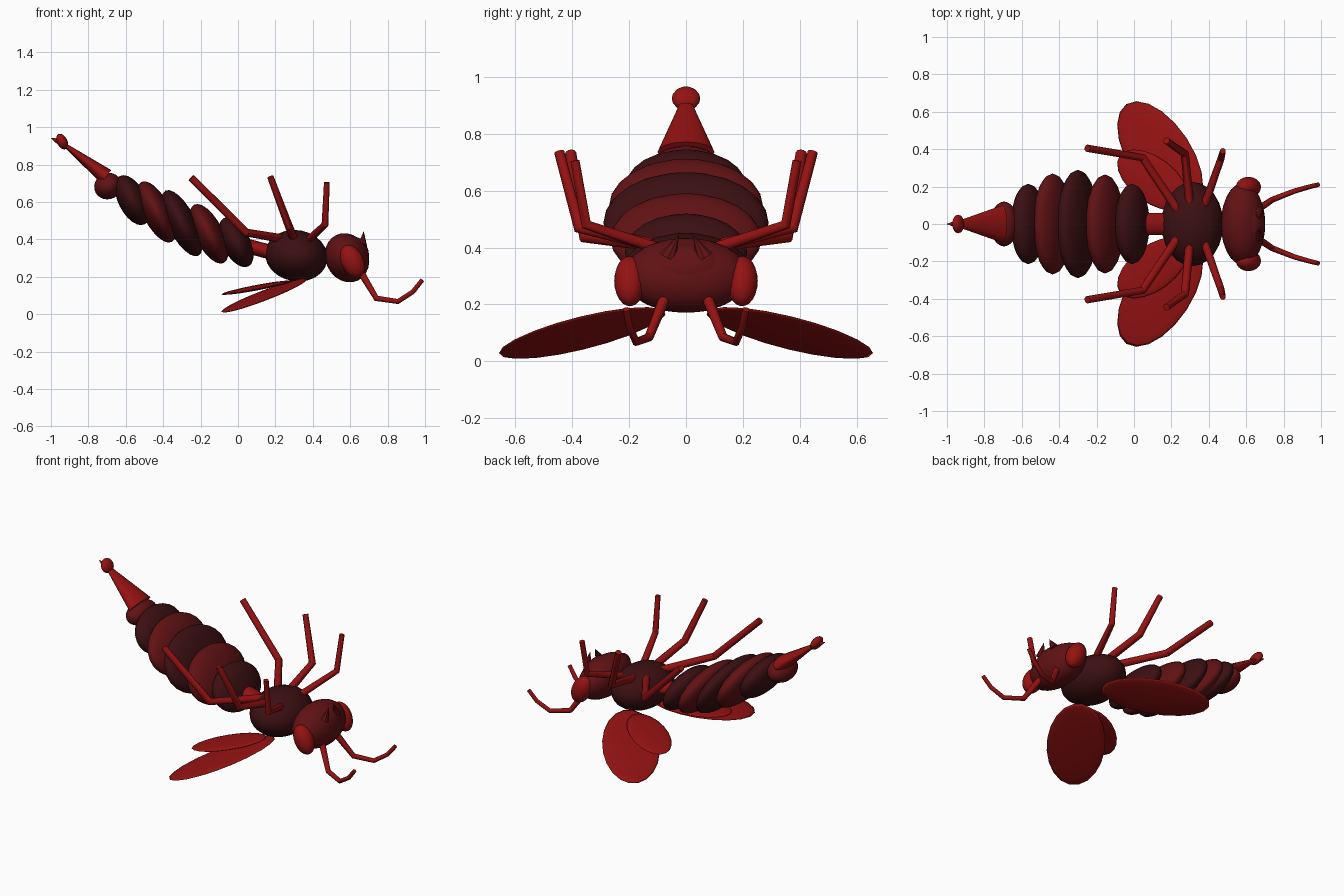
import bpy
from math import radians
from mathutils import Matrix, Vector

cube = bpy.data.objects.get("Cube")
if cube:
    bpy.data.objects.remove(cube)


def material(name, colour):
    m = bpy.data.materials.new(name)
    m.use_nodes = True
    m.diffuse_color = (*colour, 1)
    bsdf = m.node_tree.nodes["Principled BSDF"]
    bsdf.inputs["Base Color"].default_value = (*colour, 1)
    bsdf.inputs["Roughness"].default_value = 0.7
    return m


bright = material("bright red", (0.30, 0.006, 0.006))
deep = material("deep red", (0.12, 0.006, 0.007))
dark = material("dark maroon", (0.045, 0.005, 0.006))


def finish(name, mat):
    ob = bpy.context.object
    ob.name = ob.data.name = name
    ob.data.materials.append(mat)
    bpy.ops.object.shade_smooth_by_angle(angle=radians(40))
    return ob


def ellipsoid(name, mat, loc, radii, tilt=0, segments=24):
    """Ellipsoid tilted about the y axis, in degrees."""
    bpy.ops.mesh.primitive_uv_sphere_add(segments=segments, ring_count=segments // 2)
    ob = finish(name, mat)
    ob.data.transform(Matrix.LocRotScale(
        Vector(loc), Matrix.Rotation(radians(tilt), 3, 'Y').to_quaternion(), Vector(radii)))
    return ob


def cone(name, mat, start, end, r1, r2, flatten=1, sides=16):
    """Tapered rod between two points, flattened across its depth."""
    a, b = Vector(start), Vector(end)
    bpy.ops.mesh.primitive_cone_add(vertices=sides, radius1=r1, radius2=r2, depth=(b - a).length)
    ob = finish(name, mat)
    w = (b - a).normalized()
    v = Vector((0, 1, 0))
    v = (v - w * v.dot(w)).normalized()
    u = v.cross(w) * flatten
    ob.data.transform(Matrix.Translation((a + b) / 2) @ Matrix((u, v, w)).transposed().to_4x4())
    return ob


def tube(name, mat, points, radii):
    """Jointed round limb through the points."""
    cu = bpy.data.curves.new(name, 'CURVE')
    cu.dimensions = '3D'
    cu.bevel_depth = 1
    cu.bevel_resolution = 3
    cu.use_fill_caps = True
    sp = cu.splines.new('POLY')
    sp.points.add(len(points) - 1)
    for p, co, r in zip(sp.points, points, radii):
        p.co = (*co, 1)
        p.radius = r
    ob = bpy.data.objects.new(name, cu)
    bpy.context.collection.objects.link(ob)
    bpy.ops.object.select_all(action='DESELECT')
    ob.select_set(True)
    bpy.context.view_layer.objects.active = ob
    bpy.ops.object.convert(target='MESH')
    return finish(name, mat)


def wing(name, mat, centre, direction, length, width, slope, side):
    """Flat oval lying on a sloping plane, z = slope.x * x + slope.y * |y|."""
    d = Vector(direction).normalized()
    s = Vector(slope)
    u = Vector((d.x, d.y, s.dot(d))) * length
    e = Vector((d.y, -d.x))
    v = Vector((e.x, e.y, s.dot(e))) * width
    n = Vector((0, 0, 0.014))
    m = Matrix.Translation(centre) @ Matrix((u, v, n)).transposed().to_4x4()
    m = Matrix.Diagonal((1, side, 1, 1)) @ m
    bpy.ops.mesh.primitive_uv_sphere_add(segments=20, ring_count=10)
    ob = finish(name, mat)
    ob.data.transform(m)
    if m.determinant() < 0:
        ob.data.flip_normals()


# Abdomen: leaning, overlapping discs: x, z, width, height
segments = [(-0.01, 0.385, 0.215, 0.145), (-0.155, 0.43, 0.265, 0.175),
            (-0.30, 0.487, 0.29, 0.195), (-0.435, 0.547, 0.27, 0.18),
            (-0.565, 0.61, 0.215, 0.145), (-0.695, 0.685, 0.12, 0.07)]
for i, (x, z, w, h) in enumerate(segments):
    ellipsoid(f"abdomen_segment_{i + 1}", deep if i % 2 else dark,
              (x, 0, z), (0.075, w, h), -27)

# Tail and sting
cone("tail_cone", bright, (-0.705, 0, 0.735), (-0.925, 0, 0.905), 0.1, 0.022, 0.45)
ellipsoid("tail_bulb", bright, (-0.94, 0, 0.923), (0.028, 0.05, 0.045), -27, 16)
cone("sting", bright, (-0.95, 0, 0.92), (-1.0, 0, 0.942), 0.02, 0.001)

# Waist, thorax and head
cone("waist", bright, (0.03, 0, 0.37), (0.2, 0, 0.325), 0.06, 0.06, 0.65)
ellipsoid("thorax", dark, (0.312, 0, 0.313), (0.168, 0.225, 0.137), 10)
ellipsoid("head", deep, (0.583, 0, 0.302), (0.115, 0.22, 0.135), -25)
ellipsoid("face_plate", deep, (0.64, 0, 0.338), (0.055, 0.13, 0.08), -25)

for side, label in ((1, "left"), (-1, "right")):
    def flip(points):
        return [(x, y * side, z) for x, y, z in points]

    # Eyes and jaws
    ellipsoid(f"{label}_eye", bright, (0.612, 0.197 * side, 0.282), (0.06, 0.055, 0.093), -25)
    cone(f"{label}_jaw", deep, *flip([(0.665, 0.065, 0.365), (0.672, 0.025, 0.443)]),
         0.032, 0.001, 0.8, 8)

    # Antennae
    tube(f"{label}_antenna", bright,
         flip([(0.65, 0.07, 0.235), (0.74, 0.13, 0.085), (0.855, 0.175, 0.068),
               (0.935, 0.198, 0.12), (0.985, 0.21, 0.183)]),
         (0.02, 0.016, 0.014, 0.013, 0.012))

    # Legs: hip, knee, foot
    tube(f"{label}_front_leg", bright,
         flip([(0.37, 0.08, 0.39), (0.465, 0.35, 0.48), (0.475, 0.39, 0.705)]),
         (0.022, 0.019, 0.016))
    tube(f"{label}_middle_leg", bright,
         flip([(0.3, 0.08, 0.4), (0.272, 0.375, 0.47), (0.173, 0.445, 0.735)]),
         (0.024, 0.022, 0.018))
    tube(f"{label}_rear_leg", bright,
         flip([(0.23, 0.08, 0.405), (0.045, 0.355, 0.437), (-0.25, 0.405, 0.73)]),
         (0.024, 0.022, 0.02))

    # Wings
    wing(f"{label}_fore_wing", bright, (0.14, 0.365, 0.1), (-0.55, 0.84),
         0.33, 0.17, (0.3, -0.11), side)
    wing(f"{label}_hind_wing", bright, (0.1, 0.235, 0.142), (-0.8, 0.6),
         0.22, 0.12, (0.17, -0.04), side)
